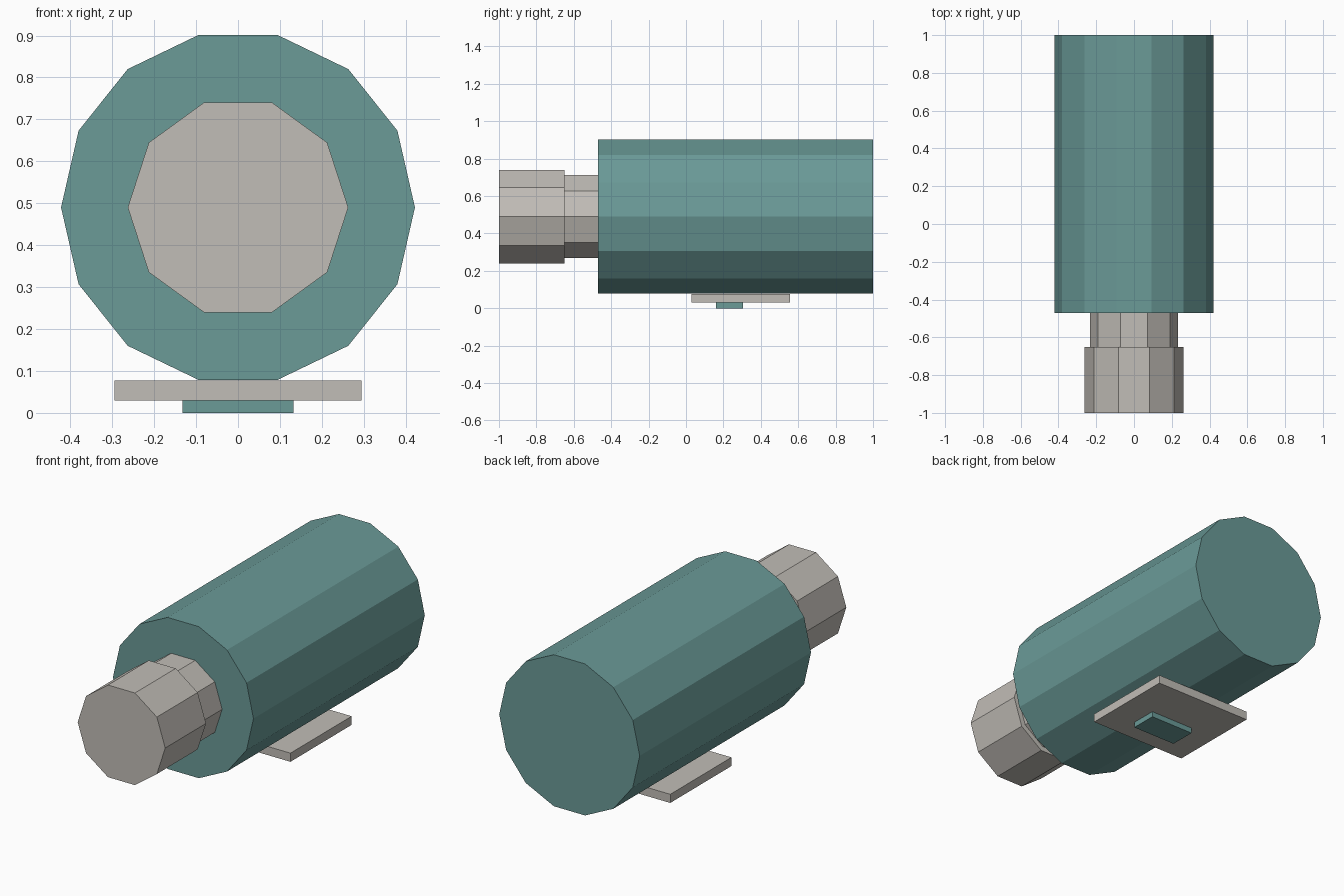
import bpy
import bmesh
from math import cos, sin, tau

cube = bpy.data.objects.get("Cube")
if cube:
    bpy.data.objects.remove(cube, do_unlink=True)


def make_material(name, rgb):
    mat = bpy.data.materials.new(name)
    mat.use_nodes = True
    color = (*rgb, 1.0)
    mat.diffuse_color = color
    mat.node_tree.nodes["Principled BSDF"].inputs["Base Color"].default_value = color
    return mat


teal = make_material("teal", (0.145, 0.325, 0.312))
warm_grey = make_material("warm_grey", (0.535, 0.51, 0.472))


def extrude_profile(name, points, offset, mat):
    """Prism made by sweeping a closed flat outline along an offset."""
    bm = bmesh.new()
    face = bm.faces.new([bm.verts.new(p) for p in points])
    swept = bmesh.ops.extrude_face_region(bm, geom=[face], use_keep_orig=True)
    moved = [g for g in swept["geom"] if isinstance(g, bmesh.types.BMVert)]
    bmesh.ops.translate(bm, verts=moved, vec=offset)
    bmesh.ops.recalc_face_normals(bm, faces=bm.faces)
    mesh = bpy.data.meshes.new(name)
    bm.to_mesh(mesh)
    bm.free()
    mesh.materials.append(mat)
    obj = bpy.data.objects.new(name, mesh)
    bpy.context.collection.objects.link(obj)
    return obj


AXIS_Z = 0.49


def drum(name, sides, radius, y0, y1, mat):
    """Faceted cylinder along y with a corner pointing to each side."""
    ring = [(radius * cos(tau * i / sides), y0, AXIS_Z + radius * sin(tau * i / sides))
            for i in range(sides)]
    return extrude_profile(name, ring, (0, y1 - y0, 0), mat)


def slab(name, half_x, y0, y1, z0, z1, mat):
    outline = [(-half_x, y0, z0), (half_x, y0, z0), (half_x, y1, z0), (-half_x, y1, z0)]
    return extrude_profile(name, outline, (0, 0, z1 - z0), mat)


# Main housing with the neck and cap on its front
drum("housing", 14, 0.422, -0.47, 1.0, teal)
drum("neck", 10, 0.234, -0.65, -0.47, warm_grey)
drum("front_cap", 10, 0.263, -1.0, -0.65, warm_grey)

# Mounting plate and small foot underneath
slab("mounting_plate", 0.294, 0.03, 0.555, 0.03, 0.077, warm_grey)
slab("foot", 0.132, 0.16, 0.305, 0.0, 0.03, teal)
